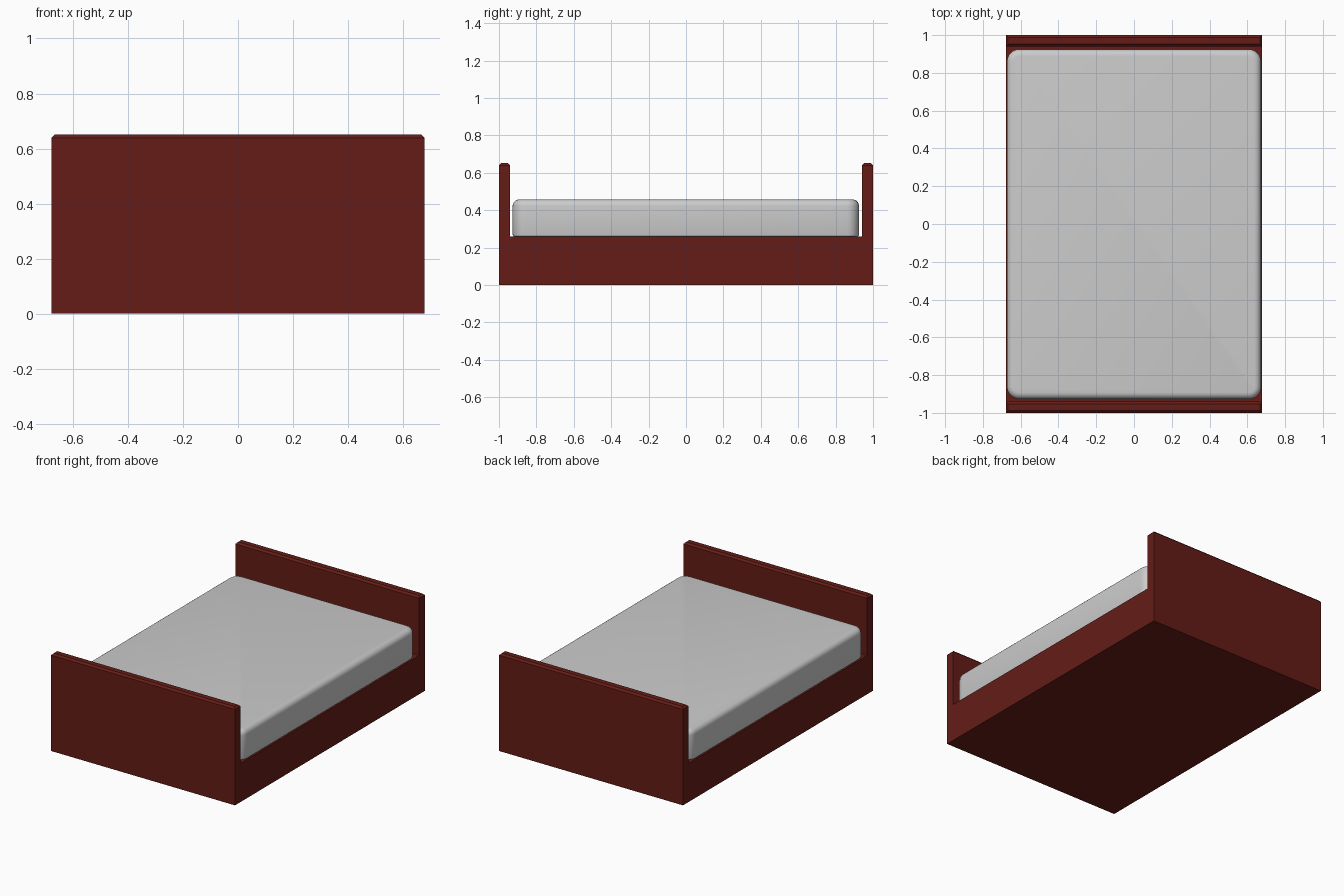
import bpy, bmesh
from mathutils import Vector

if "Cube" in bpy.data.objects:
    bpy.data.objects.remove(bpy.data.objects["Cube"])

HALF_W, BASE_Z, TOP_Z, BOARD_Y = 0.678, 0.258, 0.651, 0.941


def finish(bm, name):
    bmesh.ops.recalc_face_normals(bm, faces=bm.faces)
    mesh = bpy.data.meshes.new(name)
    bm.to_mesh(mesh)
    bm.free()
    obj = bpy.data.objects.new(name, mesh)
    bpy.context.collection.objects.link(obj)
    return obj


def bevel(bm, edges, width, segments):
    bmesh.ops.bevel(bm, geom=edges, offset=width, offset_type='OFFSET',
                    segments=segments, profile=0.5, affect='EDGES')


# Bed frame: U-shaped side profile extruded across the width
profile = [(-1, 0), (1, 0), (1, TOP_Z), (BOARD_Y, TOP_Z), (BOARD_Y, BASE_Z),
           (-BOARD_Y, BASE_Z), (-BOARD_Y, TOP_Z), (-1, TOP_Z)]
bm = bmesh.new()
side = bm.faces.new([bm.verts.new((-HALF_W, y, z)) for y, z in profile])
extruded = bmesh.ops.extrude_face_region(bm, geom=[side])["geom"]
bmesh.ops.translate(bm, vec=Vector((2 * HALF_W, 0, 0)),
                    verts=[g for g in extruded if isinstance(g, bmesh.types.BMVert)])
# chamfer around the tops of both end boards
bevel(bm, [e for e in bm.edges if all(v.co.z > TOP_Z - 0.001 for v in e.verts)], 0.012, 1)
frame = finish(bm, "bed_frame")
wood = bpy.data.materials.new("red_wood")
wood.diffuse_color = (0.13, 0.012, 0.008, 1)
wood.use_nodes = True
wood.node_tree.nodes["Principled BSDF"].inputs["Base Color"].default_value = wood.diffuse_color
frame.data.materials.append(wood)

# Mattress: box with rounded corners, soft top edge and slightly rounded bottom
MAT_Z, MAT_TOP = 0.257, 0.457
bm = bmesh.new()
bmesh.ops.create_cube(bm, size=1)
for v in bm.verts:
    v.co = Vector((v.co.x * 1.345, v.co.y * 1.852 - 0.001,
                   MAT_Z if v.co.z < 0 else MAT_TOP))
bevel(bm, [e for e in bm.edges if abs(e.verts[0].co.z - e.verts[1].co.z) > 0.1], 0.065, 6)
bevel(bm, [e for e in bm.edges if all(v.co.z > MAT_TOP - 0.001 for v in e.verts)], 0.035, 5)
bevel(bm, [e for e in bm.edges if all(v.co.z < MAT_Z + 0.001 for v in e.verts)], 0.012, 3)
mattress = finish(bm, "mattress")
bpy.context.view_layer.objects.active = mattress
mattress.select_set(True)
bpy.ops.object.shade_smooth_by_angle()
